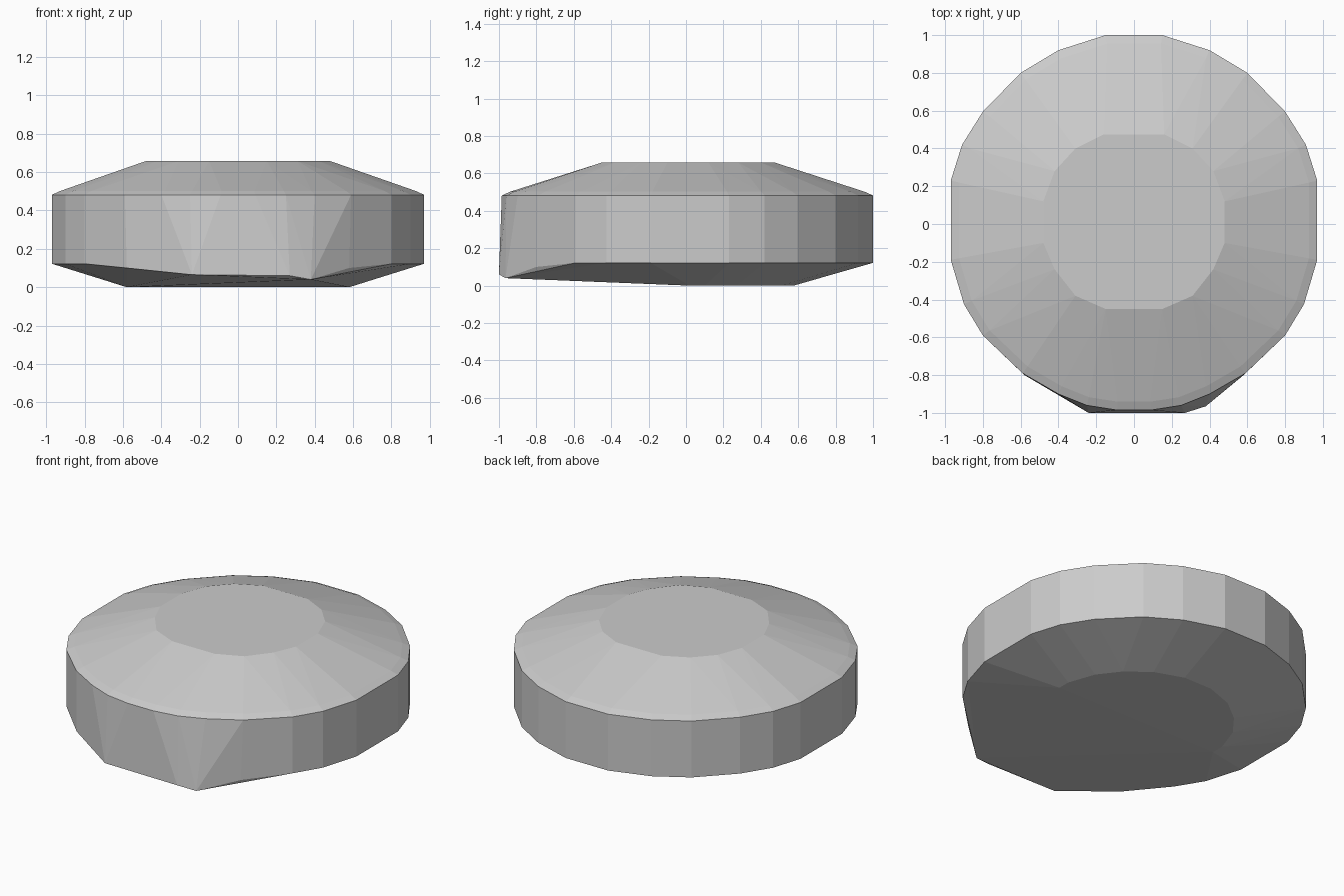
import bpy, bmesh

if "Cube" in bpy.data.objects:
    bpy.data.objects.remove(bpy.data.objects["Cube"])

def ring(pts, z):
    return [(x, y, z) for x, y in pts]

def mirror(pts):
    return [(s * x, y) for x, y in pts for s in (1, -1)]

# upper and lower rim outline (half, mirrored in x)
rim_back = mirror([(0.15, 1.0), (0.4, 0.92), (0.6, 0.8), (0.8, 0.595), (0.91, 0.42), (0.97, 0.23),
                   (0.97, -0.19), (0.9, -0.425), (0.8, -0.59)])
rim_front = mirror([(0.59, -0.79), (0.4, -0.9), (0.25, -0.96), (0.09, -0.985)])
# flat table on top
table = mirror([(0.16, 0.475), (0.31, 0.40), (0.42, 0.28), (0.48, 0.12),
                (0.48, -0.1), (0.42, -0.24), (0.31, -0.38), (0.15, -0.45)])
# flat underside
base = mirror([(0.1, 0.575), (0.28, 0.51), (0.42, 0.4), (0.52, 0.27), (0.58, 0.1), (0.58, 0.02)])

points = ring(rim_back + rim_front, 0.482)
points += ring([(x * 0.955, y * 0.955) for x, y in rim_back + rim_front], 0.502)
points += ring(rim_back, 0.122) + ring(table, 0.658) + ring(base, 0.0)
# lowered front lip
points += ring(mirror([(0.58, -0.8)]), 0.10)
points += [(-0.24, -1.0, 0.065), (0.27, -1.0, 0.06), (0.38, -0.965, 0.04)]

# faceted convex body
bm = bmesh.new()
for p in points:
    bm.verts.new(p)
res = bmesh.ops.convex_hull(bm, input=bm.verts[:])
loose = [v for v in bm.verts if not v.link_faces]
bmesh.ops.delete(bm, geom=loose, context='VERTS')
bmesh.ops.dissolve_limit(bm, angle_limit=0.01, verts=bm.verts[:], edges=bm.edges[:])
bmesh.ops.recalc_face_normals(bm, faces=bm.faces[:])
mesh = bpy.data.meshes.new("faceted_disc")
bm.to_mesh(mesh)
bm.free()
disc = bpy.data.objects.new("faceted_disc", mesh)
bpy.context.collection.objects.link(disc)
